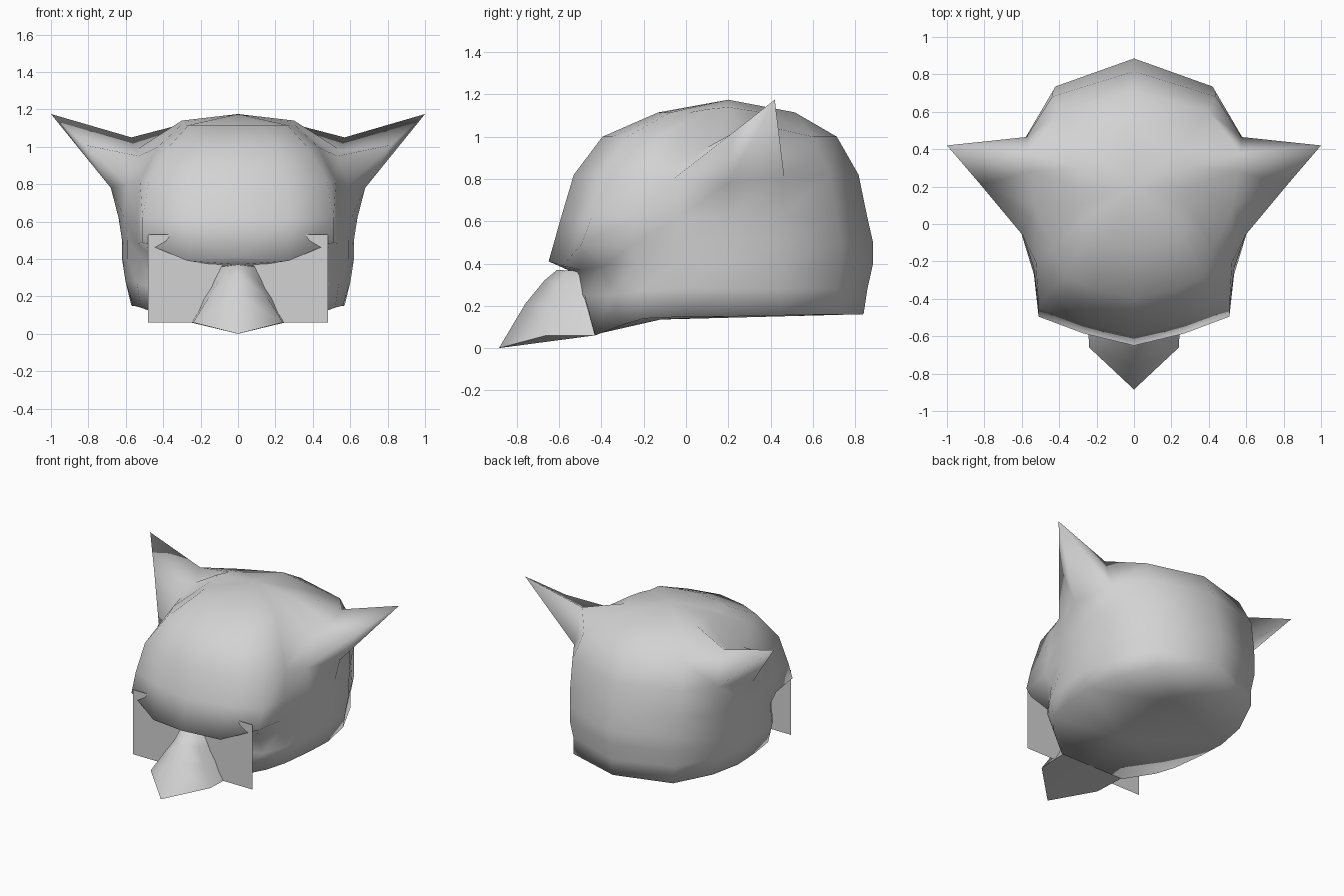
import bpy, bmesh, math

cube = bpy.data.objects.get("Cube")
if cube:
    bpy.data.objects.remove(cube, do_unlink=True)

grey = bpy.data.materials.new("plain_grey")
grey.use_nodes = True
COLOUR = (0.65, 0.65, 0.65, 1)
grey.diffuse_color = COLOUR
grey.node_tree.nodes["Principled BSDF"].inputs["Base Color"].default_value = COLOUR


def make(name, points, faces, mirror=True, angle=180):
    """Half mesh from points and faces, mirrored across x and smoothed."""
    bm = bmesh.new()
    verts = [bm.verts.new(p) for p in points]
    for f in faces:
        bm.faces.new([verts[i] for i in f])
    bmesh.ops.recalc_face_normals(bm, faces=bm.faces)
    mesh = bpy.data.meshes.new(name)
    bm.to_mesh(mesh)
    bm.free()
    obj = bpy.data.objects.new(name, mesh)
    bpy.context.collection.objects.link(obj)
    mesh.materials.append(grey)
    if mirror:
        obj.modifiers.new("mirror", 'MIRROR').use_mirror_merge = True
    bpy.ops.object.select_all(action='DESELECT')
    obj.select_set(True)
    bpy.context.view_layer.objects.active = obj
    if angle == 180:
        bpy.ops.object.shade_smooth()
    else:
        bpy.ops.object.shade_smooth_by_angle(angle=math.radians(angle))


def loft(rows):
    """Quads between consecutive rows of equal length."""
    n = len(rows[0])
    points = [p for row in rows for p in row]
    faces = [(r * n + c, r * n + c + 1, (r + 1) * n + c + 1, (r + 1) * n + c)
             for r in range(len(rows) - 1) for c in range(n - 1)]
    return points, faces


# Head: half plan outline from front centre round to back centre
plan = [(0, -.65), (.27, -.585), (.51, -.495), (.535, -.27), (.59, -.05),
        (.62, .2), (.57, .46), (.42, .735), (0, .885)]
n = len(plan)
MID = .2
bottom = [(0, -.45, .06), (.26, -.43, .06), (.44, -.3, .11), (.52, -.2, .14),
          (.56, .02, .15), (.57, .22, .15), (.53, .45, .155), (.4, .72, .16), (0, .84, .16)]

# Cheek bulge, then the crease under the brow
cheek = [(0, -.52, .25), (.19, -.48, .25), (.45, -.35, .25), (.54, -.22, .27)]
cheek += [(x * .97, y * .97, .28) for x, y in plan[4:]]
crease = [(0, -.56, .37), (.13, -.5, .37), (.42, -.38, .39), (.51, -.24, .4)]
crease += [(x, y, .4) for x, y in plan[4:]]
brow_heights = [.41, .39, .49, .48]
brow = [(x, y, z) for (x, y), z in zip(plan, brow_heights + [.5] * 5)]
rows = [bottom, cheek, crease, brow]

# Upper rows: height, front and back width, front and back depth
for z, wf, wb, df, db in [(.62, 1, 1.03, .93, .96), (.82, .98, 1.04, .86, .9),
                          (1.0, .8, .95, .7, .75), (1.115, .52, .5, .39, .46)]:
    row = []
    for i, (x, y) in enumerate(plan):
        w = wf if i < 4 else wb
        d = df if y < MID else db
        row.append((x * w, MID + (y - MID) * d, z))
    rows.append(row)

# Rounded temples, ear roots and crown shoulder
ear_low, ear_high, crown = rows[5:]
ear_low[2], ear_high[2] = (.475, -.39, .82), (.37, -.28, 1)
ear_low[4:7] = [(.595, -.06, .8), (.68, .2, .78), (.575, .465, .81)]
ear_high[4:7] = [(.53, .1, .95), (.55, .28, .98), (.57, .38, 1.05)]
crown[4:8] = [(.29, .1, 1.13), (.3, .2, 1.14), (.28, .3, 1.125), (.22, .38, 1.11)]
points, faces = loft(rows)

# Ears: the patch between the roots is drawn out to a point, hollow in front
low, high = 5 * n + 4, 6 * n + 4
for k in (0, 1):
    faces.remove((low + k, low + k + 1, high + k + 1, high + k))
tip = len(points)
rim = tip + 1
points += [(1, .42, 1.175), (.82, .21, 1.01)]
faces += [(low, low + 1, rim), (low + 1, tip, rim), (low + 1, low + 2, tip),
          (low + 2, high + 2, tip), (high + 2, high + 1, tip), (high + 1, rim, tip),
          (high + 1, high, rim), (high, low, rim)]

# Crown fan and underside
apex = len(points)
fore, aft = apex + 1, apex + 2
points += [(0, MID, 1.175), (0, -.12, .135), (0, .45, .15)]
top = (len(rows) - 1) * n
faces += [(top + c, top + c + 1, apex) for c in range(n - 1)]
faces += [(0, 1, 2), (0, 2, 3, fore), (fore, 3, 4), (fore, 4, 5, aft), (aft, 5, 6), (aft, 6, 7, 8)]
make("head", points, faces)

# Snout: ridge, side and root at each height
snout_rows = [[(0, ridge, height), (w, side, z), (.25 - .42 * (z - .06), -.43, z)]
              for z, height, ridge, w, side in [(.36, .37, -.61, .07, -.57),
                                                (.29, .32, -.67, .1, -.59),
                                                (.19, .21, -.76, .16, -.63),
                                                (.06, 0, -.885, .24, -.66)]]
points, faces = loft(snout_rows)
last = len(points)
points += [(0, -.43, .06), (0, -.43, .36)]
faces += [(last - 3, last - 2, last - 1, last), (0, 1, 2, last + 1)]
make("snout", points, faces, angle=80)

# Flat sheet behind the eye openings
make("eye_sheet", [(x, -.52, z) for x, z in [(-.48, .06), (.48, .06), (.48, .53), (-.48, .53)]],
     [(0, 1, 2, 3)], mirror=False)
